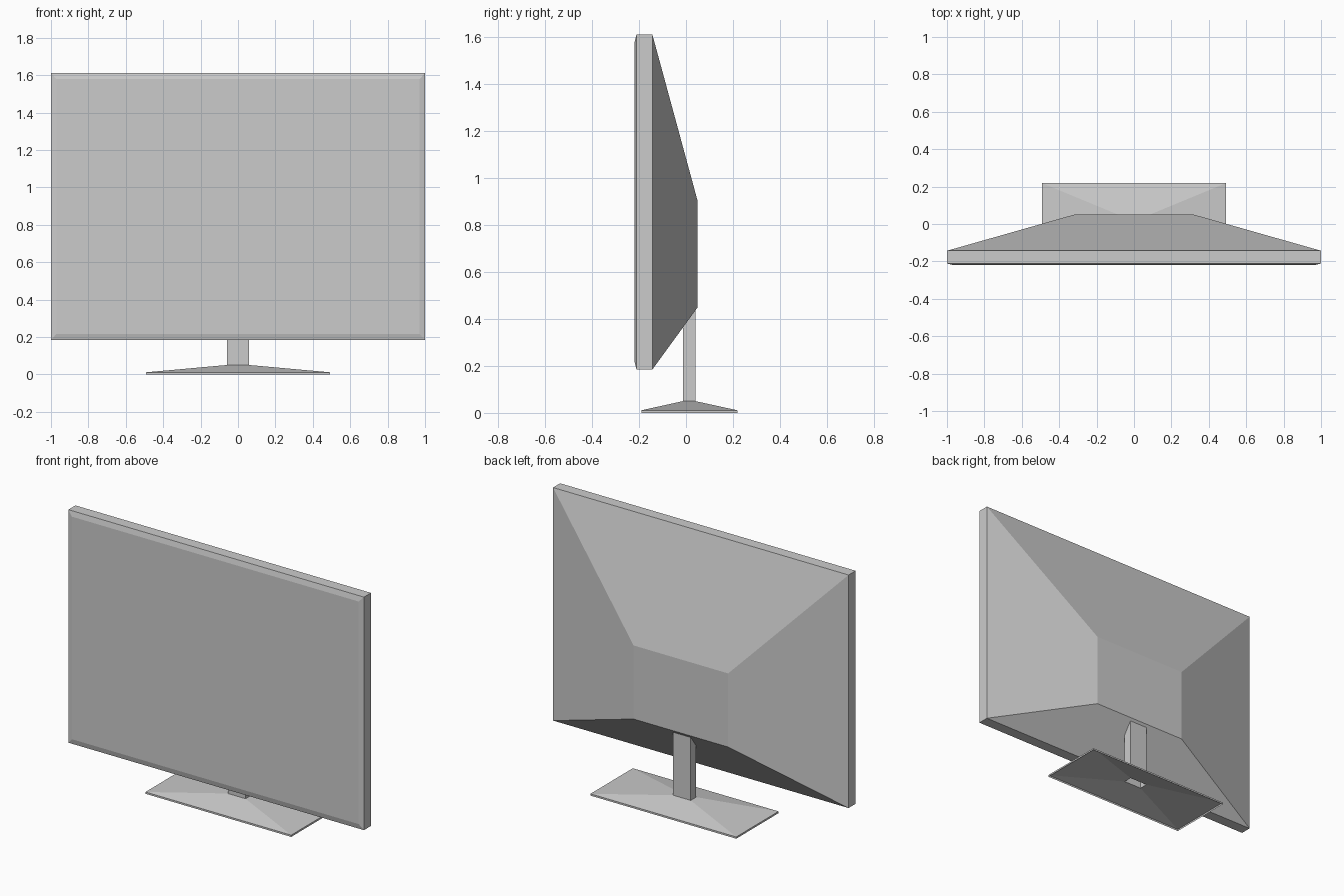
import bpy

cube = bpy.data.objects.get("Cube")
if cube:
    bpy.data.objects.remove(cube)

grey = bpy.data.materials.new("plain grey")
grey.use_nodes = True
colour = (0.6, 0.6, 0.6, 1)
grey.diffuse_color = colour
grey.node_tree.nodes["Principled BSDF"].inputs["Base Color"].default_value = colour


def rect_xz(half_x, z0, z1, y):
    """Upright rectangle, anticlockwise from the front."""
    return [(-half_x, y, z0), (half_x, y, z0), (half_x, y, z1), (-half_x, y, z1)]


def rect_xy(half_x, y0, y1, z):
    """Level rectangle, anticlockwise from above."""
    return [(-half_x, y0, z), (half_x, y0, z), (half_x, y1, z), (-half_x, y1, z)]


def loft(name, rings, cap_first=True, cap_last=True):
    """Flat-faced part that joins a row of four-cornered rings."""
    verts = [v for ring in rings for v in ring]
    faces = []
    for r in range(len(rings) - 1):
        a, b = r * 4, r * 4 + 4
        for i in range(4):
            j = (i + 1) % 4
            faces.append((a + i, a + j, b + j, b + i))
    if cap_first:
        faces.append((3, 2, 1, 0))
    if cap_last:
        n = len(verts) - 4
        faces.append((n, n + 1, n + 2, n + 3))
    mesh = bpy.data.meshes.new(name)
    mesh.from_pydata(verts, [], faces)
    mesh.materials.append(grey)
    obj = bpy.data.objects.new(name, mesh)
    bpy.context.collection.objects.link(obj)
    return obj


# Screen housing: tapered back, straight rim, shallow front bevel
loft("screen_housing", [
    rect_xz(0.32, 0.45, 0.90, 0.05),
    rect_xz(1.0, 0.185, 1.61, -0.143),
    rect_xz(1.0, 0.185, 1.61, -0.211),
    rect_xz(0.97, 0.217, 1.578, -0.219),
])

# Neck: open tube that runs up into the tapered back
loft("neck", [
    rect_xy(0.06, -0.013, 0.04, 0.05),
    rect_xy(0.06, -0.013, 0.04, 0.435),
], cap_first=False, cap_last=False)

# Base: thin rim and sloped top, hollow underneath
loft("base", [
    rect_xy(0.493, -0.19, 0.219, 0.0),
    rect_xy(0.493, -0.19, 0.219, 0.011),
    rect_xy(0.06, -0.013, 0.04, 0.05),
], cap_first=False, cap_last=False)
